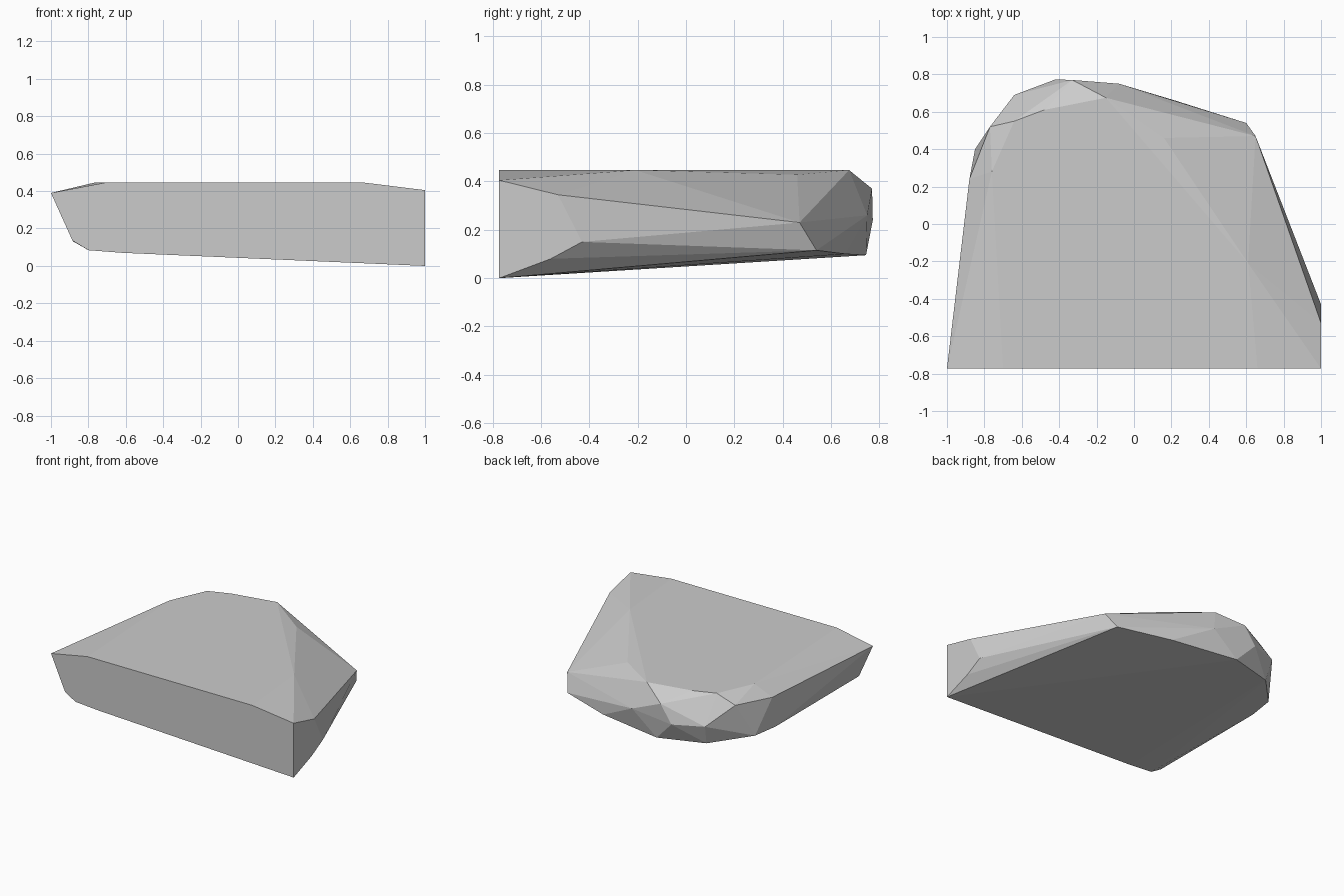
import bpy, bmesh

if "Cube" in bpy.data.objects:
    bpy.data.objects.remove(bpy.data.objects["Cube"])

FRONT, RIGHT, TOP = -0.773, 1.0, 0.447

# flat cut front, given as (x, z)
front = [(-1, .39), (-.7, TOP), (.66, TOP), (1, .405), (1, 0),
         (-.62, .07), (-.80, .084), (-.885, .135)]
# flat cut right side, given as (y, z)
right = [(-.53, .345), (-.43, .15), (-.56, .08)]
# level top plateau, given as (x, y)
plateau = [(.61, -.21), (-.15, .675), (-.48, .61), (-.64, .55), (-.76, .28)]
# chipped back and left sides, from right corner round to the left
chips = [(.65, .47, .23), (.60, .54, .115), (.16, .46, .428), (.22, .66, .10),
         (-.08, .75, .26), (-.28, .745, .095), (-.33, .77, .37), (-.42, .773, .24),
         (-.64, .69, .25), (-.62, .645, .105), (-.77, .52, .38), (-.85, .40, .13),
         (-.88, .24, .363), (-.88, .20, .13)]

points = ([(x, FRONT, z) for x, z in front] + [(RIGHT, y, z) for y, z in right]
          + [(x, y, TOP) for x, y in plateau] + chips)

# rock: a faceted hull around the chipped corners
bm = bmesh.new()
for p in points:
    bm.verts.new(p)
hull = bmesh.ops.convex_hull(bm, input=bm.verts[:])
bmesh.ops.delete(bm, geom=[v for v in bm.verts if not v.link_faces], context='VERTS')
bmesh.ops.dissolve_limit(bm, angle_limit=0.01, verts=bm.verts[:], edges=bm.edges[:])
bmesh.ops.recalc_face_normals(bm, faces=bm.faces[:])

mesh = bpy.data.meshes.new("rock_slab")
bm.to_mesh(mesh)
bm.free()
rock = bpy.data.objects.new("rock_slab", mesh)
bpy.context.collection.objects.link(rock)

# single stone colour
stone = bpy.data.materials.new("stone grey")
stone.diffuse_color = (.6, .6, .6, 1)
stone.use_nodes = True
stone.node_tree.nodes["Principled BSDF"].inputs["Base Color"].default_value = stone.diffuse_color
mesh.materials.append(stone)
